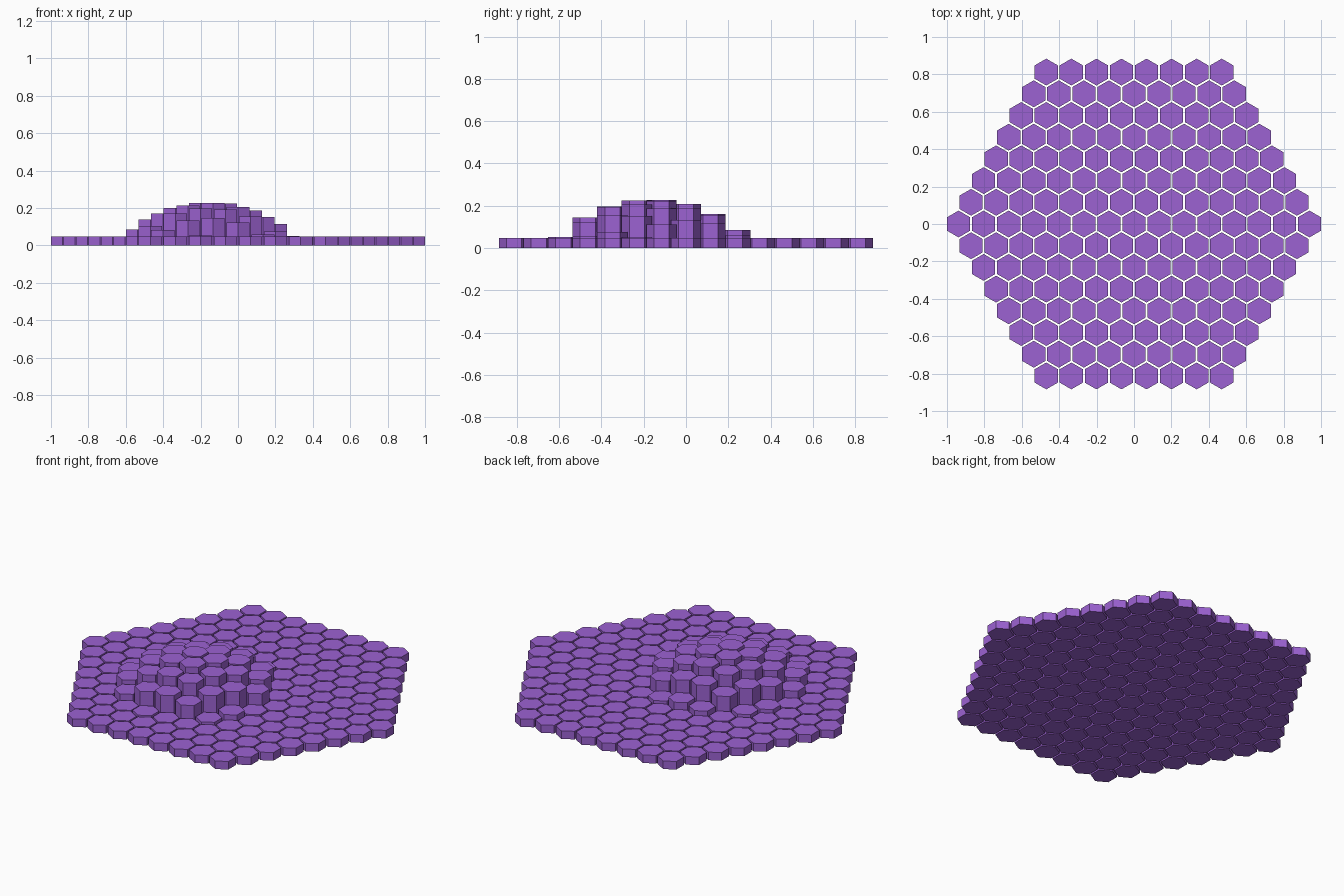
import bpy, bmesh, math

if "Cube" in bpy.data.objects:
    bpy.data.objects.remove(bpy.data.objects["Cube"])

RINGS = 7            # rings of cells around the middle cell
PITCH = 0.134        # spacing of neighbouring cells
CELL_R = 0.124 / math.sqrt(3)   # corner radius, leaves a thin gap
BASE_H = 0.048       # height of the flat tiles
DOME_X, DOME_Y, DOME_TOP, DOME_R = -0.153, -0.157, 0.230, 0.6

purple = bpy.data.materials.new("purple")
purple.diffuse_color = (0.333, 0.122, 0.645, 1)
purple.use_nodes = True
purple.node_tree.nodes["Principled BSDF"].inputs["Base Color"].default_value = purple.diffuse_color


def cell_height(x, y):
    """Height of a cell: a spherical cap rising out of the flat tiles."""
    d2 = (x - DOME_X) ** 2 + (y - DOME_Y) ** 2
    if d2 >= DOME_R ** 2:
        return BASE_H
    return max(BASE_H, DOME_TOP - DOME_R + math.sqrt(DOME_R ** 2 - d2))


def add_prism(bm, x, y, h):
    """Hexagonal column with corners pointing along y."""
    corners = [(x + CELL_R * math.sin(k * math.pi / 3),
                y + CELL_R * math.cos(k * math.pi / 3)) for k in range(6)]
    low = [bm.verts.new((cx, cy, 0)) for cx, cy in corners]
    top = [bm.verts.new((cx, cy, h)) for cx, cy in corners]
    bm.faces.new(low)
    bm.faces.new(top[::-1])
    for k in range(6):
        n = (k + 1) % 6
        bm.faces.new((low[k], top[k], top[n], low[n]))


def finish(bm, name):
    bmesh.ops.recalc_face_normals(bm, faces=bm.faces)
    mesh = bpy.data.meshes.new(name)
    bm.to_mesh(mesh)
    bm.free()
    mesh.materials.append(purple)
    bpy.context.collection.objects.link(bpy.data.objects.new(name, mesh))


# Flat tiles and raised mound columns on one hexagonal grid
tiles, mound = bmesh.new(), bmesh.new()
for row in range(-RINGS, RINGS + 1):
    count = 2 * RINGS + 1 - abs(row)
    y = row * PITCH * math.sqrt(3) / 2
    for i in range(count):
        x = (i - (count - 1) / 2) * PITCH
        h = cell_height(x, y)
        add_prism(mound if h > BASE_H else tiles, x, y, h)

finish(tiles, "flat_hex_tiles")
finish(mound, "raised_hex_columns")
